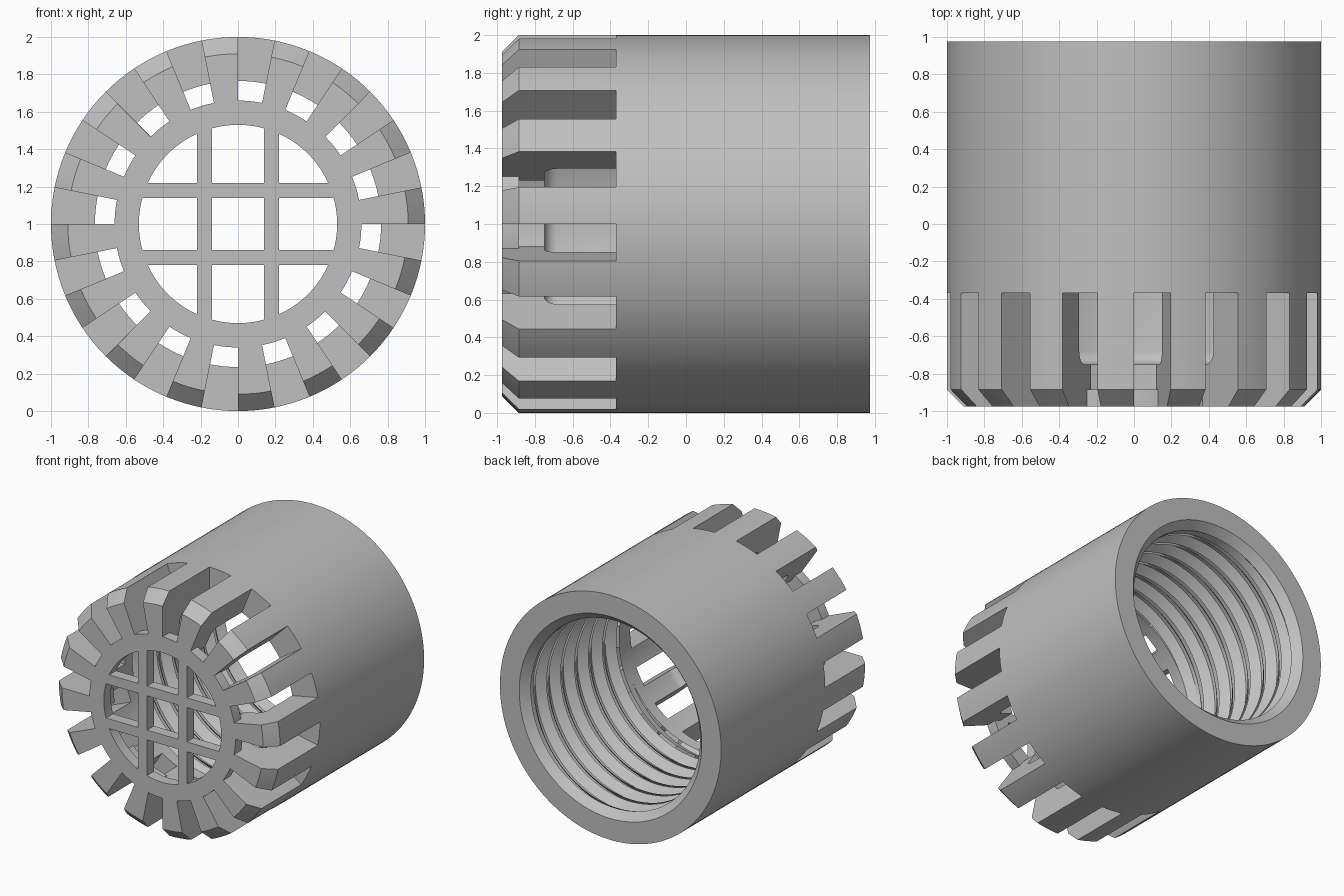
import bpy, bmesh, math

cube = bpy.data.objects.get("Cube")
if cube:
    bpy.data.objects.remove(cube)

SEGS, TEETH = 128, 16
STEP = 2 * math.pi / SEGS
FRONT, BACK, SHOULDER, PLATE_BACK = -0.975, 0.975, -0.37, -0.885
BORE, PITCH = 0.765, 0.18
THREAD_START, THREAD_END = -0.27, 0.91

grey = bpy.data.materials.new("plain grey")
grey.use_nodes = True
colour = (0.53, 0.53, 0.53, 1)
grey.diffuse_color = colour
grey.node_tree.nodes["Principled BSDF"].inputs["Base Color"].default_value = colour


def point(r, y, i):
    a = i * STEP
    return (r * math.sin(a), y, 1 + r * math.cos(a))


def sweep(bm, profile, first=0, count=SEGS, caps=False):
    """Turn a profile of (radius, y) points about the y axis."""
    rows = [[bm.verts.new(point(r, y, first + i)) for r, y in profile]
            for i in range(count + 1)]
    for a, b in zip(rows, rows[1:]):
        for k in range(len(profile) - 1):
            bm.faces.new((a[k], a[k + 1], b[k + 1], b[k]))
    if caps:
        bm.faces.new(rows[0])
        bm.faces.new(rows[-1])


def finish(bm, name):
    bmesh.ops.remove_doubles(bm, verts=bm.verts, dist=0.0003)
    bmesh.ops.recalc_face_normals(bm, faces=bm.faces)
    mesh = bpy.data.meshes.new(name)
    bm.to_mesh(mesh)
    bm.free()
    mesh.materials.append(grey)
    obj = bpy.data.objects.new(name, mesh)
    bpy.context.collection.objects.link(obj)
    bpy.ops.object.select_all(action='DESELECT')
    obj.select_set(True)
    bpy.context.view_layer.objects.active = obj
    bpy.ops.object.shade_smooth_by_angle(angle=math.radians(28))


def add_thread(bm):
    """Helical groove cut into the bore, running out at both ends."""
    groove = [(0, 0), (0.03, 0), (0.09, 0.06), (0.12, 0.06)]
    turns = int((THREAD_END - THREAD_START) / PITCH) + 3
    rows = []
    for i in range(SEGS + 1):
        row = []
        for turn in range(-1, turns):
            for offset, depth in groove:
                y = THREAD_START + PITCH * (turn + i / SEGS) + offset
                y = min(max(y, THREAD_START), THREAD_END)
                depth = min(depth, y - THREAD_START, THREAD_END - y)
                row.append(bm.verts.new(point(BORE + depth, y, i)))
        rows.append(row)
    for a, b in zip(rows, rows[1:]):
        for k in range(len(a) - 1):
            if any((v.co - a[k].co).length > STEP for v in (a[k + 1], b[k + 1])):
                bm.faces.new((a[k], a[k + 1], b[k + 1], b[k]))


# Sleeve: outer wall, rear rim, mouth chamfer and threaded bore
bm = bmesh.new()
sweep(bm, [(1, SHOULDER), (1, BACK), (0.825, BACK), (BORE, THREAD_END)])
sweep(bm, [(BORE, SHOULDER), (BORE, THREAD_START)])
add_thread(bm)

# Teeth around the front, with shoulder faces in the slots between them
fillet = [(BORE - 0.07 * (1 - math.cos(t)), -0.68 - 0.07 * math.sin(t))
          for t in (k * math.pi / 12 for k in range(7))]
tooth = ([(1, SHOULDER), (1, PLATE_BACK), (0.91, FRONT), (0.66, FRONT),
          (0.66, PLATE_BACK), (0.6, PLATE_BACK), (0.6, -0.75)]
         + fillet[::-1] + [(BORE, SHOULDER)])
width = SEGS // TEETH // 2
for n in range(TEETH):
    first = n * 2 * width
    sweep(bm, [(BORE, SHOULDER), (1, SHOULDER)], first, width)
    sweep(bm, tooth, first + width, width, caps=True)
finish(bm, "toothed_sleeve")

# Front ring carrying the grille
bm = bmesh.new()
sweep(bm, [(0.53, FRONT), (0.66, FRONT), (0.66, PLATE_BACK),
           (0.53, PLATE_BACK), (0.53, FRONT)])
finish(bm, "grille_ring")


# Crossed grille bars
def add_bar(name, x, z, size_x, size_z):
    bm = bmesh.new()
    bmesh.ops.create_cube(bm, size=1)
    bmesh.ops.scale(bm, vec=(size_x, PLATE_BACK - FRONT, size_z), verts=bm.verts)
    bmesh.ops.translate(bm, vec=(x, (FRONT + PLATE_BACK) / 2, 1 + z), verts=bm.verts)
    finish(bm, name)


for side, offset in (("first", -0.18), ("second", 0.18)):
    add_bar(side + "_vertical_bar", offset, 0, 0.08, 1.03)
    add_bar(side + "_horizontal_bar", 0, offset, 1.03, 0.08)
